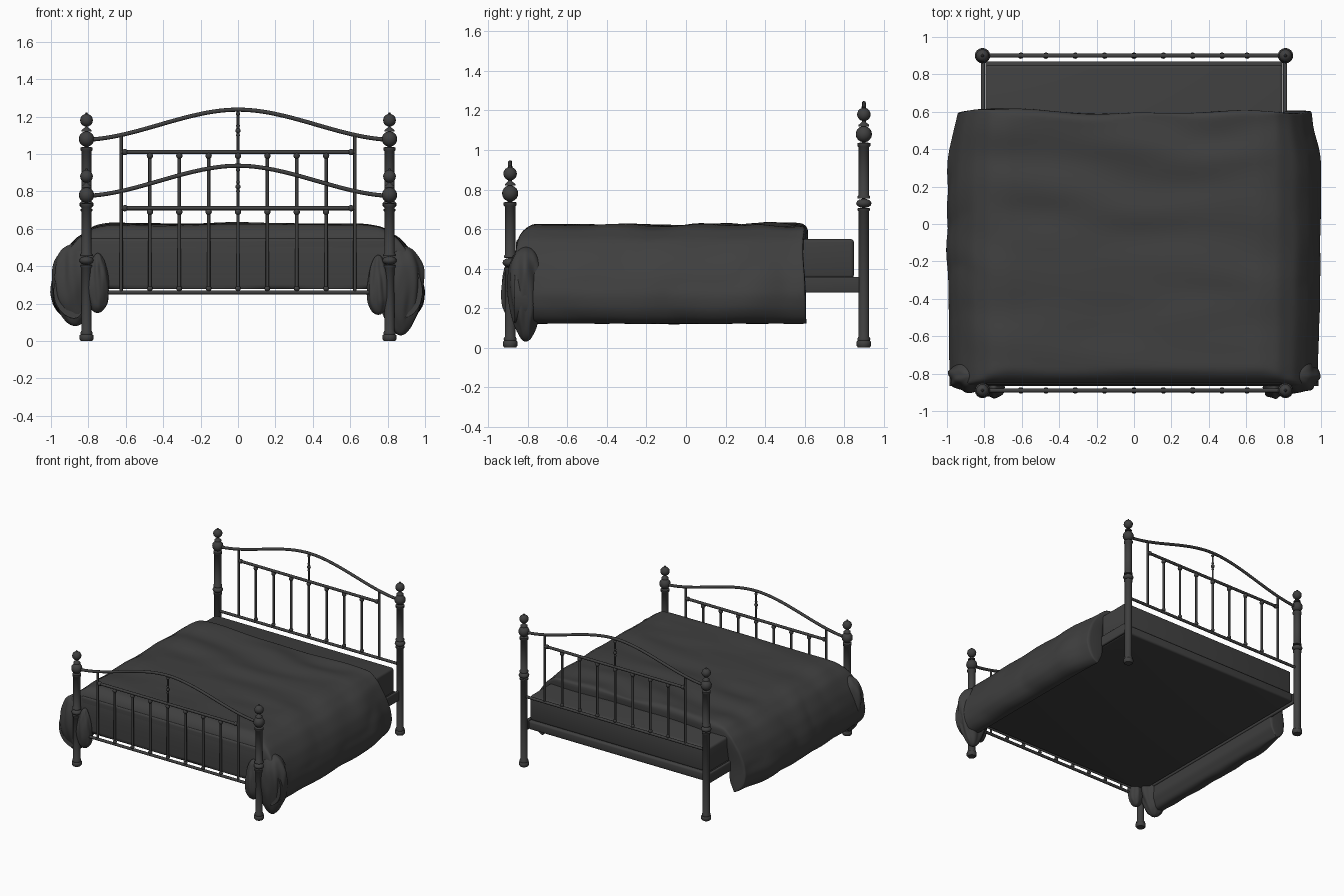
import bpy, bmesh, math
from mathutils import Vector, noise

if "Cube" in bpy.data.objects:
    bpy.data.objects.remove(bpy.data.objects["Cube"])

charcoal = bpy.data.materials.new("charcoal")
charcoal.use_nodes = True
charcoal.diffuse_color = (0.05, 0.05, 0.05, 1)
charcoal.node_tree.nodes["Principled BSDF"].inputs["Base Color"].default_value = (0.05, 0.05, 0.05, 1)


def finish(name, bm, angle=50):
    bmesh.ops.recalc_face_normals(bm, faces=bm.faces)
    mesh = bpy.data.meshes.new(name)
    bm.to_mesh(mesh)
    bm.free()
    mesh.materials.append(charcoal)
    ob = bpy.data.objects.new(name, mesh)
    bpy.context.collection.objects.link(ob)
    bpy.ops.object.select_all(action="DESELECT")
    ob.select_set(True)
    bpy.context.view_layer.objects.active = ob
    bpy.ops.object.shade_smooth_by_angle(angle=math.radians(angle))
    return ob


def loft(bm, rings, caps=True):
    """Skin a list of closed rings of equal length."""
    rows = [[bm.verts.new(p) for p in ring] for ring in rings]
    n = len(rows[0])
    for a, b in zip(rows, rows[1:]):
        for i in range(n):
            j = (i + 1) % n
            bm.faces.new((a[i], a[j], b[j], b[i]))
    if caps:
        bm.faces.new(rows[0])
        bm.faces.new(rows[-1])
    return rows


def lathe(bm, x, y, profile, n=16):
    turn = [2 * math.pi * i / n for i in range(n)]
    loft(bm, [[(x + r * math.cos(a), y + r * math.sin(a), z) for a in turn] for r, z in profile])


def sweep(bm, y, path, r, n=10):
    """Round tube along a path in the x-z plane."""
    rings = []
    for i, (x, z) in enumerate(path):
        a, b = path[max(i - 1, 0)], path[min(i + 1, len(path) - 1)]
        t = Vector((b[0] - a[0], b[1] - a[1])).normalized()
        ring = []
        for k in range(n):
            c, s = (f(2 * math.pi * k / n) * r for f in (math.cos, math.sin))
            ring.append((x - t.y * c, y + s, z + t.x * c))
        rings.append(ring)
    loft(bm, rings)


def ball(z, r, steps=8, squash=1.0):
    """Profile points of a turned bead."""
    angles = [math.pi * (i / steps - 0.5) * 0.9 for i in range(steps + 1)]
    return [(r * math.cos(a), z + r * squash * math.sin(a)) for a in angles]


def box(name, size, centre, bevel):
    bm = bmesh.new()
    bmesh.ops.create_cube(bm, size=1)
    bmesh.ops.scale(bm, vec=size, verts=bm.verts)
    bmesh.ops.translate(bm, vec=centre, verts=bm.verts)
    bmesh.ops.bevel(bm, geom=bm.edges[:], offset=bevel, segments=3, profile=0.5, affect="EDGES")
    return finish(name, bm, 35)


def smoothstep(t):
    t = min(max(t, 0), 1)
    return t * t * (3 - 2 * t)


# Head and foot ends share one design, the head end is raised
def bed_end(name, y, lift):
    bm = bmesh.new()
    post = [(0.03, 0), (0.037, 0.01), (0.037, 0.03), (0.031, 0.035), (0.033, 0.045), (0.027, 0.055)]
    upper = [(0.027, 0.39), (0.032, 0.395), (0.032, 0.405)]
    upper += ball(0.43, 0.039, 6, 0.6)
    upper += [(0.032, 0.455), (0.032, 0.465), (0.027, 0.47), (0.027, 0.715), (0.033, 0.72), (0.033, 0.735)]
    upper += ball(0.78, 0.041)
    upper += [(0.026, 0.82), (0.026, 0.828), (0.014, 0.838)]
    upper += ball(0.88, 0.034, 10)
    upper += [(0.008, 0.915), (0.004, 0.922)]
    for side in (-1, 1):
        lathe(bm, side * 0.81, y, post + [(r, z + lift) for r, z in upper])
    finish(name + "_posts", bm)

    # Arched rail, cross bars, and spindles with beads
    bm = bmesh.new()

    def arch(x):
        return 0.775 + lift + 0.162 * smoothstep((0.84 - abs(x)) / 0.84)

    steps = 48
    sweep(bm, y, [(x, arch(x)) for x in (0.8 * (2 * i / steps - 1) for i in range(steps + 1))], 0.011)
    low, high = 0.26 + lift, 0.71 + lift
    sweep(bm, y, [(-0.81, low), (0.81, low)], 0.011)
    sweep(bm, y, [(-0.625, high), (0.625, high)], 0.011)
    for side in (-1, 1):
        lathe(bm, side * 0.625, y, [(0.009, low), (0.009, arch(0.625))], 10)
        lathe(bm, side * 0.605, y, ball(high, 0.017), 12)
    for i in range(-3, 4):
        x = i * 0.157
        lathe(bm, x, y, [(0.009, low), (0.009, high)], 10)
        lathe(bm, x, y, ball(high - 0.02, 0.017), 12)
        lathe(bm, x, y, ball(low + 0.02, 0.015), 12)
    lathe(bm, 0, y, [(0.007, high), (0.007, arch(0))], 10)
    for z, r in ((0.09, 0.01), (0.115, 0.014), (0.14, 0.01), (0.205, 0.012)):
        lathe(bm, 0, y, ball(high + z, r), 12)
    finish(name + "_bars", bm)


bed_end("footboard", -0.89, 0)
bed_end("headboard", 0.9, 0.3)

# Frame and mattress
for side, label in ((-1, "right"), (1, "left")):
    box(label + "_side_rail", (0.022, 1.79, 0.08), (side * 0.808, 0.005, 0.318), 0.008)
box("bed_base", (1.59, 1.73, 0.07), (0, 0.005, 0.32), 0.015)
box("mattress", (1.59, 1.71, 0.2), (0, -0.005, 0.45), 0.018)


# Quilt: a thick draped section carried from head to foot
def resample(points, n):
    lengths = [(Vector(b) - Vector(a)).length for a, b in zip(points, points[1:])]
    out = []
    for i in range(n):
        d = sum(lengths) * i / (n - 1)
        k = 0
        while k < len(lengths) - 1 and d > lengths[k]:
            d -= lengths[k]
            k += 1
        out.append(Vector(points[k]).lerp(Vector(points[k + 1]), min(d / lengths[k], 1)))
    return out


def mirrored(half, n):
    right = resample(half, n)
    return [Vector((-p.x, p.y)) for p in reversed(right[1:])] + right


outer = mirrored([(0, 0.622), (0.68, 0.62), (0.77, 0.605), (0.86, 0.545), (0.925, 0.45), (0.965, 0.36),
                  (0.985, 0.27), (0.97, 0.19), (0.93, 0.135), (0.88, 0.118)], 44)
inner = mirrored([(0, 0.52), (0.76, 0.52), (0.79, 0.48), (0.8, 0.35), (0.81, 0.2), (0.85, 0.125)], 44)
stations = [(0.59, 0.6), (0.6, 0.61)]
stations = [(0.605, 0.59), (0.6, 0.61)] + [(0.58 - 1.36 * i / 44, 1) for i in range(45)]
stations += [(-0.81, 0.605), (-0.84, 0.575), (-0.857, 0.53), (-0.866, 0.46), (-0.868, 0.37), (-0.866, 0.29)]


def fold(x, y):
    """Wrinkles that run across the bed and fan out near the head."""
    swirl = noise.noise(Vector((x * 1.3, y * 1.6, 4)))
    ridge = math.sin(17 * y + 3.5 * swirl + 1.6 * x) * (0.35 + 0.65 * smoothstep((y + 0.5) / 0.9))
    return 0.009 * ridge + 0.012 * noise.noise(Vector((x * 2, y * 6, 1)))


rings = []
for y, top in stations:
    widen = 1 + 0.012 * math.cos(2.2 * (y + 0.05)) - 0.05 * smoothstep((y - 0.3) / 0.4)
    ring = []
    for k, loop in enumerate((outer, inner[::-1])):
        for p in loop:
            x, z = p.x, min(p.y, top - 0.03 * k)
            drape = smoothstep((abs(x) - 0.72) / 0.2)
            if k == 0:
                wave = noise.noise(Vector((x * 2, y * 4, z * 3)))
                x += math.copysign(0.018 * wave * drape, x)
                x *= 1 + (widen - 1) * drape
                z += (fold(x, y) if top == 1 else 0.004 * wave) * (1 - 0.6 * drape)
            hem = 0.025 * noise.noise(Vector((x * 2.5, z * 3, 7))) * smoothstep((y - 0.3) / 0.3)
            ring.append((x, y + hem, z))
    rings.append(ring)
bm = bmesh.new()
rows = loft(bm, rings, caps=False)
n = len(outer)
for row in (rows[0], rows[-1]):
    for i in range(n - 1):
        bm.faces.new((row[i], row[i + 1], row[2 * n - 2 - i], row[2 * n - 1 - i]))
quilt = finish("quilt", bm, 180)
sub = quilt.modifiers.new("soften", "SUBSURF")
sub.levels = sub.render_levels = 1


# Gathered quilt corners hanging behind the foot posts
def gather(name, centre, half, taper):
    bm = bmesh.new()
    bmesh.ops.create_icosphere(bm, subdivisions=5, radius=1)
    for v in bm.verts:
        p = v.co.copy()
        ripple = 1 + 0.12 * noise.noise(Vector((p.x * 2.5 + centre[0] * 9, p.y * 2.5, p.z)))
        ripple += 0.04 * math.sin(7 * math.atan2(p.y, p.x) + 2 * p.z)
        w = (1 + taper * p.z) * ripple
        v.co = Vector(centre) + Vector((p.x * half[0] * w, p.y * half[1] * w, p.z * half[2]))
    finish(name, bm, 180)


gather("left_corner_gather", (0.87, -0.81, 0.27), (0.12, 0.09, 0.24), 0.25)
gather("right_corner_gather", (-0.87, -0.81, 0.3), (0.12, 0.09, 0.22), 0.15)
gather("left_inner_fold", (0.75, -0.875, 0.3), (0.06, 0.055, 0.16), -0.2)
gather("right_inner_fold", (-0.75, -0.875, 0.31), (0.06, 0.055, 0.16), -0.2)
